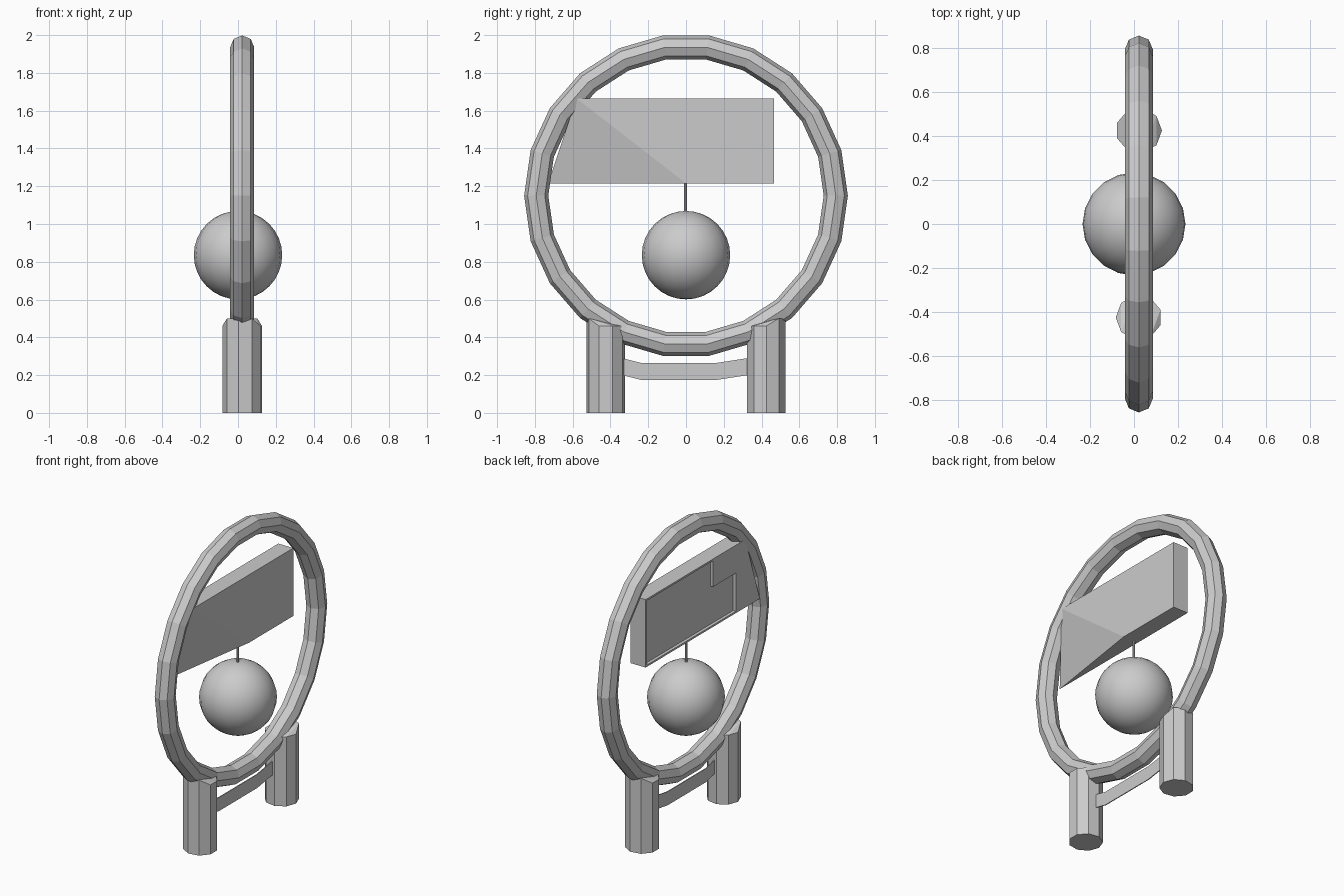
import bpy, bmesh
from math import sin, cos, pi, radians

cube = bpy.data.objects.get("Cube")
if cube:
    bpy.data.objects.remove(cube, do_unlink=True)

grey = bpy.data.materials.new("plain_grey")
grey.use_nodes = True
grey.diffuse_color = (0.6, 0.6, 0.6, 1)
grey.node_tree.nodes["Principled BSDF"].inputs["Base Color"].default_value = (0.6, 0.6, 0.6, 1)

MID = 0.022  # x of the frame's middle plane


def finish(bm, name):
    bmesh.ops.recalc_face_normals(bm, faces=bm.faces)
    mesh = bpy.data.meshes.new(name)
    bm.to_mesh(mesh)
    bm.free()
    obj = bpy.data.objects.new(name, mesh)
    bpy.context.collection.objects.link(obj)
    mesh.materials.append(grey)
    return obj


def prism(name, outline, x0, x1):
    """Extrude a (y, z) outline along x."""
    bm = bmesh.new()
    face = bm.faces.new([bm.verts.new((x0, y, z)) for y, z in outline])
    out = bmesh.ops.extrude_face_region(bm, geom=[face])
    verts = [v for v in out["geom"] if isinstance(v, bmesh.types.BMVert)]
    bmesh.ops.translate(bm, verts=verts, vec=(x1 - x0, 0, 0))
    return finish(bm, name)


# Ring: octagonal tube bent into a faceted hoop
bpy.ops.mesh.primitive_torus_add(major_segments=22, minor_segments=8,
                                 major_radius=0.793, minor_radius=0.064,
                                 location=(MID, 0, 1.15), rotation=(0, pi / 2, 0))
ring = bpy.context.object
ring.name = "ring"
ring.rotation_euler = (pi / 2, 0, pi / 2)
ring.data.materials.append(grey)


# Legs: nine-sided posts whose tops rise towards the outside
def leg(name, side):
    bm = bmesh.new()
    bottom, top = [], []
    for i in range(9):
        a = 2 * pi * i / 9
        x, y = MID + side * 0.105 * cos(a), side * (0.425 + 0.103 * sin(a))
        bottom.append(bm.verts.new((x, y, 0)))
        top.append(bm.verts.new((x, y, 0.5 if sin(a) > 0.5 else 0.46)))
    bm.faces.new(bottom)
    bm.faces.new(top)
    for i in range(9):
        j = (i + 1) % 9
        bm.faces.new((bottom[i], bottom[j], top[j], top[i]))
    bmesh.ops.triangulate(bm, faces=[f for f in bm.faces if len(f.verts) == 9])
    finish(bm, name)


leg("front_leg", -1)
leg("back_leg", 1)

# Crossbar: thin sagging strip between the legs
upper = [(-0.36, 0.295), (-0.24, 0.265), (0.165, 0.265), (0.36, 0.295)]
prism("crossbar", upper + [(y, z - 0.09) for y, z in reversed(upper)], MID - 0.003, MID + 0.003)

# Panel: slab with one lower corner folded to a thin edge
BACK, FRONT, LOW, HIGH = -0.03, 0.08, 1.215, 1.665
bm = bmesh.new()
a, b, c, d = [bm.verts.new((BACK, y, z)) for y, z in
              ((0.465, LOW), (0.465, HIGH), (-0.58, HIGH), (-0.73, LOW))]
a2, b2, c2, fold = [bm.verts.new((FRONT, y, z)) for y, z in
                    ((0.465, LOW), (0.465, HIGH), (-0.58, HIGH), (0, LOW))]
for f in ((a, b, c, d), (a2, b2, c2, fold), (fold, c2, d), (c, c2, d),
          (a, a2, fold, d), (b, b2, c2, c), (a, a2, b2, b)):
    bm.faces.new(f)
panel = finish(bm, "panel")

# Stepped recess in the panel's back face
recess = [(0.45, LOW + 0.012), (0.45, HIGH - 0.012), (-0.24, HIGH - 0.012),
          (-0.24, 1.48), (-0.48, 1.48), (-0.48, LOW + 0.012)]
cutter = prism("recess_cutter", recess, BACK - 0.05, BACK + 0.02)
cutter.hide_render = True
mod = panel.modifiers.new("recess", "BOOLEAN")
mod.operation = "DIFFERENCE"
mod.object = cutter
bpy.context.view_layer.objects.active = panel
bpy.ops.object.modifier_apply(modifier=mod.name)
bpy.data.objects.remove(cutter, do_unlink=True)

# Hanging rod and smooth ball
bpy.ops.mesh.primitive_cylinder_add(vertices=8, radius=0.008, depth=0.2, location=(0, -0.003, 1.14))
bpy.context.object.name = "hanging_rod"
bpy.context.object.data.materials.append(grey)

bpy.ops.mesh.primitive_uv_sphere_add(segments=20, ring_count=16, radius=0.234, location=(0, 0, 0.835))
ball = bpy.context.object
ball.name = "ball"
ball.data.materials.append(grey)
bpy.ops.object.shade_smooth_by_angle(angle=radians(40))
